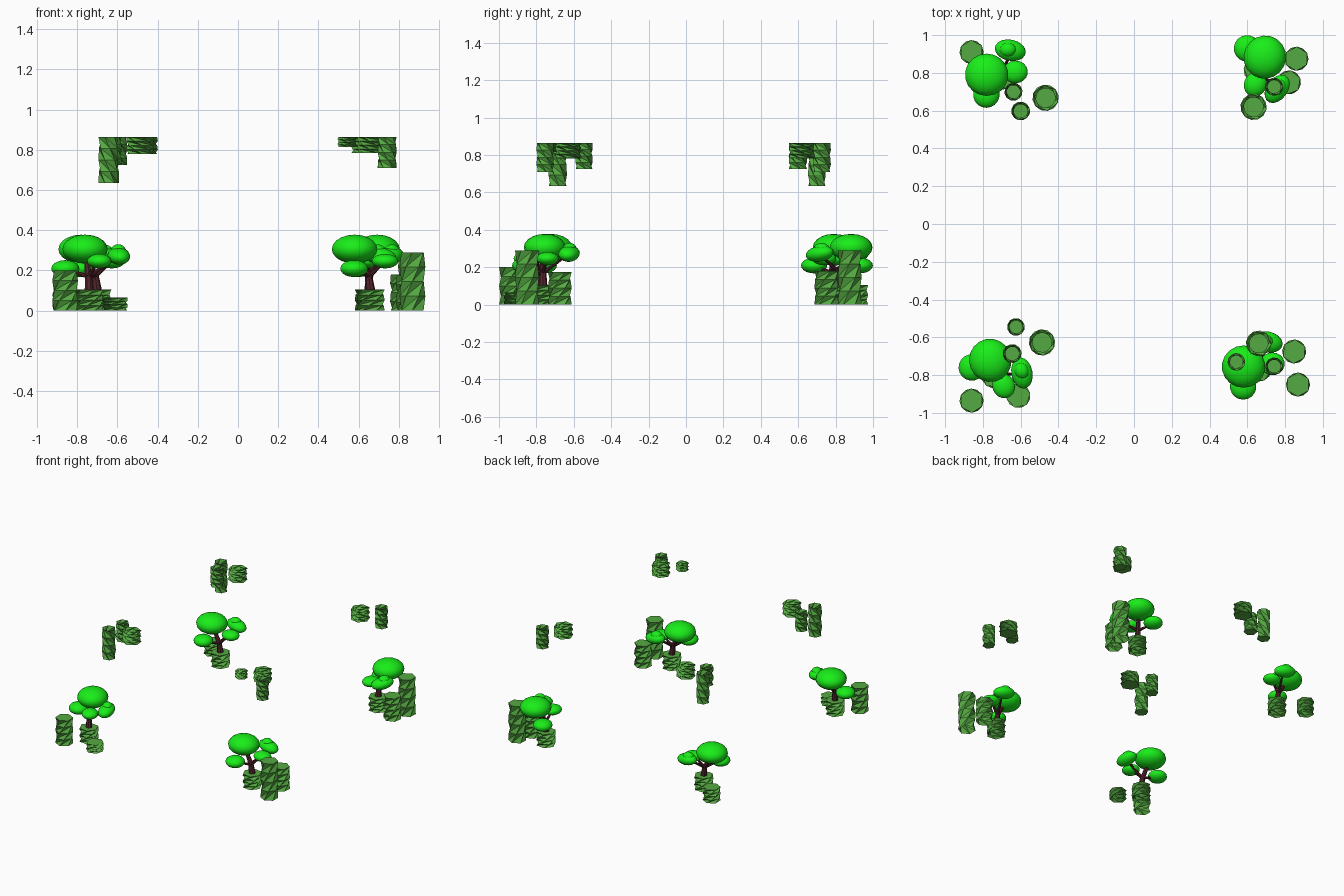
import bpy, bmesh, math
from mathutils import Vector, Matrix

if "Cube" in bpy.data.objects:
    bpy.data.objects.remove(bpy.data.objects["Cube"])


def material(name, rgb):
    m = bpy.data.materials.new(name)
    m.diffuse_color = (*rgb, 1)
    m.use_nodes = True
    m.node_tree.nodes["Principled BSDF"].inputs["Base Color"].default_value = m.diffuse_color
    return m


STONE = material("moss_green", (0.09, 0.40, 0.055))
LEAF = material("leaf_green", (0.01, 0.85, 0.01))
BARK = material("bark", (0.09, 0.018, 0.025))


def add_object(name, bm, mat, smooth=False):
    me = bpy.data.meshes.new(name)
    for f in bm.faces:
        f.smooth = smooth
    bm.to_mesh(me)
    bm.free()
    me.materials.append(mat)
    ob = bpy.data.objects.new(name, me)
    bpy.context.collection.objects.link(ob)
    return ob


# Twisted hexagonal column: open at z_open, capped at z_cap
def pillar(name, x, y, r, z_open, z_cap, sides=6, layers=4):
    bm = bmesh.new()
    rings = []
    for k in range(layers + 1):
        z = z_open + (z_cap - z_open) * k / layers
        a0 = math.radians(30) * k + x * 3
        rings.append([bm.verts.new((x + r * math.cos(a0 + math.tau * i / sides),
                                    y + r * math.sin(a0 + math.tau * i / sides), z))
                      for i in range(sides)])
    for low, high in zip(rings, rings[1:]):
        for i in range(sides):
            j = (i + 1) % sides
            bm.faces.new((low[i], low[j], high[j]))
            bm.faces.new((low[i], high[j], high[i]))
    bm.faces.new(rings[-1])
    if z_cap < z_open:
        bmesh.ops.reverse_faces(bm, faces=bm.faces)
    add_object(name, bm, STONE)


# Ellipsoid foliage
def foliage(name, centre, size, base, tilt=0.0, spin=0.0):
    bm = bmesh.new()
    m = (base @ Matrix.Translation(centre) @ Matrix.Rotation(spin, 4, 'Z')
         @ Matrix.Rotation(tilt, 4, 'Y') @ Matrix.Diagonal((*size, 1)))
    bmesh.ops.create_uvsphere(bm, u_segments=18, v_segments=10, radius=1, matrix=m)
    add_object(name, bm, LEAF, True)


# Tapered limb between two points
def limb(name, p, q, r1, r2, base):
    p, q = Vector(p), Vector(q)
    d = q - p
    bm = bmesh.new()
    m = base @ Matrix.Translation((p + q) / 2) @ d.to_track_quat('Z', 'Y').to_matrix().to_4x4()
    bmesh.ops.create_cone(bm, cap_ends=True, segments=8, radius1=r1, radius2=r2,
                          depth=d.length, matrix=m)
    add_object(name, bm, BARK)


def tree(name, x, y, turn):
    base = Matrix.Translation((x, y, 0)) @ Matrix.Rotation(math.radians(turn), 4, 'Z')
    fork = (-0.01, 0, 0.17)
    limb(name + "_trunk", (0, 0, 0.09), fork, 0.025, 0.018, base)
    limb(name + "_main_branch", fork, (-0.065, 0.01, 0.27), 0.018, 0.012, base)
    for i, tip in enumerate([(-0.08, -0.10, 0.205), (0.07, 0.02, 0.245), (0.05, 0.13, 0.265)]):
        limb(f"{name}_branch_{i}", fork, tip, 0.012, 0.005, base)
    foliage(name + "_crown", (-0.08, 0.01, 0.306), (0.115, 0.112, 0.072), base)
    foliage(name + "_low_leaves", (-0.082, -0.095, 0.209), (0.07, 0.07, 0.042), base)
    foliage(name + "_side_leaves", (0.072, 0.025, 0.246), (0.066, 0.06, 0.036), base)
    foliage(name + "_far_leaves", (0.045, 0.14, 0.272), (0.084, 0.056, 0.042), base, 0.15, -0.2)
    foliage(name + "_far_leaf_bump", (0.032, 0.143, 0.295), (0.045, 0.038, 0.035), base)


# Four copies of one tree, each on a low pedestal
for name, x, y, turn in [("back_left", -0.70, 0.78, 0), ("front_left", -0.74, -0.80, -68),
                         ("front_right", 0.66, -0.765, 0), ("back_right", 0.65, 0.815, -115)]:
    tree(name + "_tree", x, y, turn)
    pillar(name + "_pedestal", x, y, 0.07, 0, 0.105)

# Ground columns, open underneath
for i, (x, y, h) in enumerate([(-0.86, -0.935, 0.2), (-0.612, -0.91, 0.065), (-0.86, 0.91, 0.105),
                               (0.868, -0.85, 0.29), (0.848, -0.675, 0.175),
                               (0.86, 0.875, 0.29), (0.82, 0.75, 0.18)]):
    pillar(f"ground_column_{i}", x, y, 0.064, 0, h)

# Hanging columns, open on top
for i, (x, y, r, h) in enumerate([(-0.625, -0.545, 0.047, 0.14), (-0.487, -0.627, 0.07, 0.085),
                                  (-0.645, -0.686, 0.05, 0.23), (0.66, -0.632, 0.068, 0.08),
                                  (0.542, -0.73, 0.047, 0.05), (0.742, -0.753, 0.047, 0.155),
                                  (-0.638, 0.70, 0.048, 0.23), (-0.6, 0.598, 0.05, 0.14),
                                  (-0.468, 0.668, 0.07, 0.085), (0.633, 0.62, 0.07, 0.08),
                                  (0.742, 0.727, 0.048, 0.155)]):
    pillar(f"hanging_column_{i}", x, y, r, 0.865, 0.865 - h)
